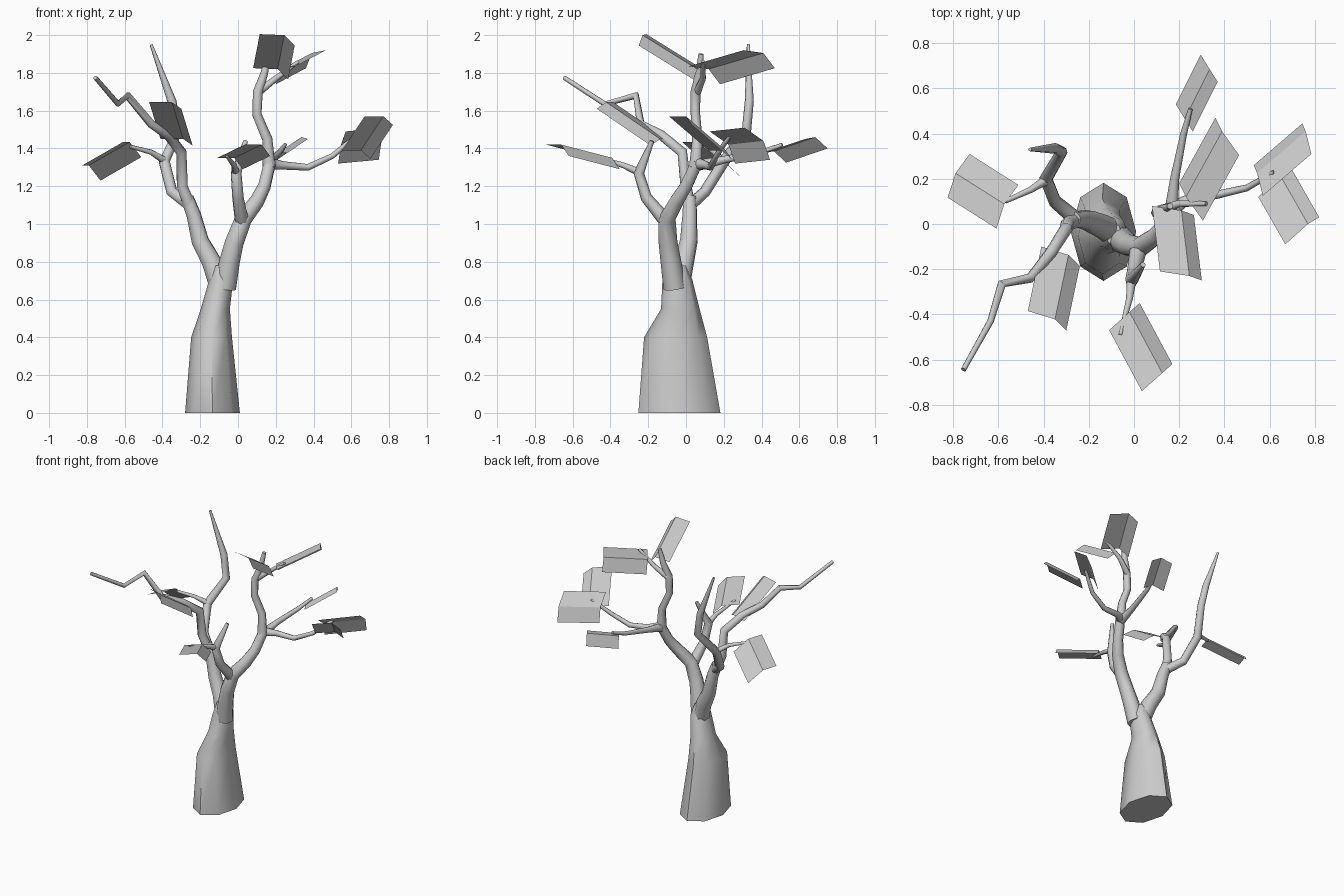
import bpy, bmesh, math
from mathutils import Vector

cube = bpy.data.objects.get("Cube")
if cube:
    bpy.data.objects.remove(cube, do_unlink=True)

# One plain grey for bark and leaves
grey = bpy.data.materials.new("plain_grey")
grey.use_nodes = True
COLOUR = (0.6, 0.6, 0.6, 1)
grey.diffuse_color = COLOUR
grey.node_tree.nodes["Principled BSDF"].inputs["Base Color"].default_value = COLOUR


def smooth(obj, degrees):
    bpy.ops.object.select_all(action='DESELECT')
    bpy.context.view_layer.objects.active = obj
    obj.select_set(True)
    bpy.ops.object.shade_smooth_by_angle(angle=math.radians(degrees))


def mesh_object(name, bm):
    mesh = bpy.data.meshes.new(name)
    bmesh.ops.recalc_face_normals(bm, faces=bm.faces[:])
    bm.to_mesh(mesh)
    bm.free()
    mesh.materials.append(grey)
    obj = bpy.data.objects.new(name, mesh)
    bpy.context.collection.objects.link(obj)
    return obj


def loft(name, rings, sides=8):
    """Skin stacked ellipses: centre x, centre y, height, x radius, y radius."""
    bm = bmesh.new()
    loops = []
    for cx, cy, z, rx, ry in rings:
        angles = [math.tau * i / sides for i in range(sides)]
        loops.append([bm.verts.new((cx + rx * math.cos(a), cy + ry * math.sin(a), z))
                      for a in angles])
    for low, high in zip(loops, loops[1:]):
        for i in range(sides):
            j = (i + 1) % sides
            bm.faces.new((low[i], low[j], high[j], high[i]))
    bm.faces.new(loops[0][::-1])
    bm.faces.new(loops[-1])
    obj = mesh_object(name, bm)
    smooth(obj, 60)
    return obj


def limb(name, points):
    """Tapered tube along points of x, y, z, radius."""
    curve = bpy.data.curves.new(name, 'CURVE')
    curve.dimensions = '3D'
    curve.bevel_depth = 1
    curve.bevel_resolution = 2
    curve.use_fill_caps = True
    spline = curve.splines.new('POLY')
    spline.points.add(len(points) - 1)
    for p, (x, y, z, r) in zip(spline.points, points):
        p.co = (x, y, z, 1)
        p.radius = r
    curve.materials.append(grey)
    obj = bpy.data.objects.new(name, curve)
    bpy.context.collection.objects.link(obj)
    bpy.ops.object.select_all(action='DESELECT')
    bpy.context.view_layer.objects.active = obj
    obj.select_set(True)
    bpy.ops.object.convert(target='MESH')
    smooth(bpy.context.object, 60)


def leaf(name, base, run, wide, narrow):
    """Folded card: a crease from base along run, with a panel on each side."""
    base, run = Vector(base), Vector(run)
    bm = bmesh.new()
    rows = [[bm.verts.new(base + Vector(side) + run * t) for t in (0, 1)]
            for side in (wide, (0, 0, 0), narrow)]
    for a, b in zip(rows, rows[1:]):
        bm.faces.new((a[0], a[1], b[1], b[0]))
    obj = mesh_object(name, bm)
    if obj.data.polygons[0].normal.z < 0:
        obj.data.flip_normals()


# Bottle-shaped trunk
loft("trunk", [(-.135, -.035, 0, .145, .217), (-.14, -.055, .4, .108, .167),
               (-.12, -.03, .55, .077, .102), (-.09, -.045, .7, .064, .08),
               (-.09, -.045, .78, .035, .05)])

# Right side of the crown
limb("right_bough", [(-.09, -.04, .66, .06), (-.14, -.01, .8, .054), (-.2, .015, .91, .048),
                     (-.235, .02, 1.05, .04), (-.27, .02, 1.14, .036)])
limb("right_back_branch", [(-.255, .02, 1.1, .034), (-.35, .1, 1.17, .03), (-.39, .2, 1.33, .03),
                           (-.32, .32, 1.49, .026), (-.35, .335, 1.65, .024),
                           (-.46, .33, 1.95, .008)])
limb("right_twig", [(-.38, .2, 1.33, .022), (-.46, .15, 1.38, .014), (-.57, .1, 1.41, .01)])
limb("right_front_branch", [(-.25, .02, 1.08, .034), (-.295, .0, 1.2, .031),
                            (-.3, -.02, 1.38, .029), (-.37, -.13, 1.47, .026),
                            (-.46, -.24, 1.53, .022), (-.585, -.265, 1.68, .02),
                            (-.635, -.43, 1.635, .015), (-.755, -.645, 1.775, .012)])

# Left side of the crown
limb("left_bough", [(-.07, -.06, .66, .06), (-.045, -.08, .8, .055), (-.02, -.095, .9, .05),
                    (.03, -.1, 1.03, .046), (.1, -.05, 1.12, .04), (.14, 0, 1.2, .035),
                    (.17, .06, 1.33, .033)])
limb("front_branch", [(.02, -.11, 1.02, .038), (0, -.21, 1.14, .031), (-.01, -.25, 1.27, .029),
                      (.04, -.18, 1.44, .012)])
limb("front_twig", [(-.01, -.24, 1.27, .022), (-.02, -.33, 1.31, .015), (-.06, -.49, 1.36, .008)])
limb("top_branch", [(.165, .05, 1.3, .034), (.155, .06, 1.45, .027), (.1, .05, 1.58, .025),
                    (.105, .05, 1.7, .026), (.14, .07, 1.8, .02), (.16, .08, 1.9, .014)])
limb("top_twig", [(.11, .06, 1.7, .022), (.2, .09, 1.77, .016), (.32, .09, 1.86, .01)])
limb("left_branch", [(.16, .06, 1.32, .033), (.24, .11, 1.31, .022), (.37, .13, 1.3, .018),
                     (.5, .16, 1.36, .015), (.57, .2, 1.42, .013), (.62, .23, 1.46, .009)])
limb("back_branch", [(.165, .06, 1.31, .03), (.18, .2, 1.34, .02), (.22, .4, 1.38, .015),
                     (.25, .51, 1.42, .01)])

# Folded leaf cards: crease base, crease run, wide side, narrow side
leaf("right_leaf", (-.574, .088, 1.434), (-.216, .137, -.124),
     (.062, .085, -.08), (-.035, -.108, 0))
leaf("right_front_leaf", (-.29, -.137, 1.45), (-.06, -.285, .195),
     (-.12, .037, 0), (.05, -.05, -.035))
leaf("front_leaf", (-.02, -.39, 1.35), (.145, -.27, .07),
     (-.09, -.08, 0), (.045, .04, -.06))
leaf("top_front_leaf", (.21, .06, 1.82), (.035, -.29, .18),
     (-.13, .02, .005), (.055, -.02, -.055))
leaf("top_back_leaf", (.23, .12, 1.82), (.16, .29, .085),
     (.075, -.105, .015), (-.03, .06, -.08))
leaf("left_back_leaf", (.545, .225, 1.42), (.215, .185, .02),
     (.025, -.1, .07), (-.015, .035, -.1))
leaf("left_front_leaf", (.65, .21, 1.39), (.12, -.21, .18),
     (-.1, -.09, 0), (.05, .03, -.045))
leaf("back_leaf", (.225, .465, 1.385), (.11, .22, .075),
     (.035, -.055, -.01), (-.04, .065, -.06))
